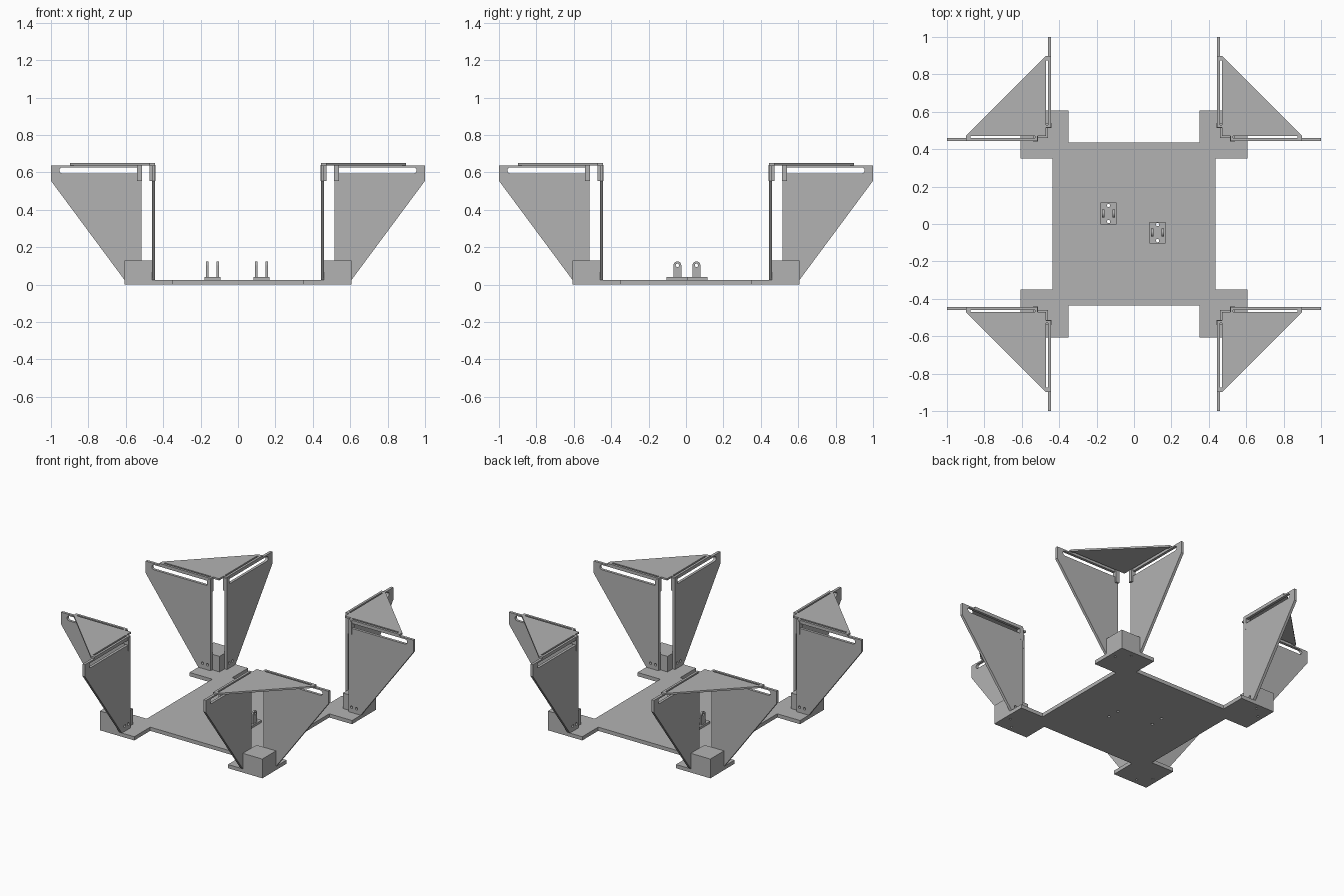
import bpy, bmesh
from math import cos, sin, pi
from mathutils import Matrix

cube = bpy.data.objects.get("Cube")
if cube:
    bpy.data.objects.remove(cube)

grey = bpy.data.materials.new("plain_grey")
grey.use_nodes = True
colour = (0.45, 0.45, 0.45, 1)
grey.diffuse_color = colour
grey.node_tree.nodes["Principled BSDF"].inputs["Base Color"].default_value = colour


def circle(cx, cy, r, n=16, start=0, sweep=2 * pi, closed=True):
    steps = n if closed else n - 1
    return [(cx + r * cos(start + sweep * i / steps),
             cy + r * sin(start + sweep * i / steps)) for i in range(n)]


def rect(x0, y0, x1, y1):
    return [(x0, y0), (x1, y0), (x1, y1), (x0, y1)]


def slab(name, loops, w0, w1, matrix=Matrix()):
    """Flat outline with holes, extruded from w0 to w1 and then placed."""
    curve = bpy.data.curves.new(name + "_outline", "CURVE")
    curve.dimensions = "2D"
    curve.fill_mode = "BOTH"
    curve.extrude = (w1 - w0) / 2
    for loop in loops:
        spline = curve.splines.new("POLY")
        spline.points.add(len(loop) - 1)
        for point, (u, v) in zip(spline.points, loop):
            point.co = (u, v, 0, 1)
        spline.use_cyclic_u = True
    helper = bpy.data.objects.new(name + "_helper", curve)
    bpy.context.collection.objects.link(helper)
    graph = bpy.context.evaluated_depsgraph_get()
    mesh = bpy.data.meshes.new_from_object(helper.evaluated_get(graph))
    bpy.data.objects.remove(helper)
    bpy.data.curves.remove(curve)
    mesh.transform(matrix @ Matrix.Translation((0, 0, (w0 + w1) / 2)))
    bm = bmesh.new()
    bm.from_mesh(mesh)
    bmesh.ops.remove_doubles(bm, verts=bm.verts, dist=0.0002)
    bmesh.ops.recalc_face_normals(bm, faces=bm.faces)
    bm.to_mesh(mesh)
    bm.free()
    mesh.name = name
    mesh.materials.clear()
    mesh.materials.append(grey)
    for face in mesh.polygons:
        face.use_smooth = False
    obj = bpy.data.objects.new(name, mesh)
    bpy.context.collection.objects.link(obj)
    return obj


# Axes for upright plates: outline in x-z, or outline in y-z
along_x = Matrix(((1, 0, 0, 0), (0, 0, 1, 0), (0, 1, 0, 0), (0, 0, 0, 1)))
along_y = Matrix(((0, 0, 1, 0), (1, 0, 0, 0), (0, 1, 0, 0), (0, 0, 0, 1)))

BASE = 0.025          # base thickness
PAD = 0.607           # outer edge of the corner pads
IN, OUT = 0.443, 0.461  # inner and outer face of the upright panels
brackets = {"right": (-0.136, 0.056), "left": (0.126, -0.046)}

# Base plate with four corner pads and screw holes
corner = [(0.437, 0.35), (PAD, 0.35), (PAD, PAD), (0.35, PAD), (0.35, 0.437)]
outline, base_holes = [], []
for turn in range(4):
    c, s = round(cos(turn * pi / 2)), round(sin(turn * pi / 2))
    outline += [(c * x - s * y, s * x + c * y) for x, y in corner]
    for x, y in ((0.5, 0.57), (0.57, 0.5)):
        base_holes.append(circle(c * x - s * y, s * x + c * y, 0.007))
for x, y in brackets.values():
    base_holes += [circle(x, y + d, 0.009) for d in (-0.043, 0.043)]
slab("base_plate", [outline] + base_holes, 0, BASE)

# Upright panel outline, its long slot and its bolt holes
panel = [(0.515, BASE), (PAD, BASE), (1, 0.555), (1, 0.637), (0.515, 0.637)]
slot = [(0.54, 0.627), (0.54, 0.594)] + circle(
    0.938, 0.6105, 0.0165, 9, -pi / 2, pi, False)
bolts = [circle(u, 0.06, 0.009) for u in (0.538, 0.575)]

# Triangular top plate with edge strips and a narrow slot beside each strip
top = [(0.47, 0.47), (0.515, 0.47), (0.515, IN), (0.898, IN), (0.898, 0.472),
       (0.472, 0.898), (IN, 0.898), (IN, 0.515), (0.47, 0.515)]
gap = rect(0.53, 0.459, 0.875, 0.47)
gap_turned = [(v, u) for u, v in gap]

# Four corner assemblies
for end, sy in (("front", -1), ("back", 1)):
    for side, sx in (("right", -1), ("left", 1)):
        place = Matrix.Diagonal((sx, sy, 1, 1))
        label = end + "_" + side
        slab(label + "_block", [rect(OUT, OUT, PAD, PAD)], BASE, 0.13, place)
        slab(label + "_top_plate", [top, gap, gap_turned], 0.637, 0.649, place)
        for kind, axes in (("cross", along_x), ("long", along_y)):
            slab(f"{label}_{kind}_panel", [panel, slot] + bolts, IN, OUT, place @ axes)
            slab(f"{label}_{kind}_clip", [rect(0.514, 0.553, 0.54, 0.64)],
                 IN - 0.001, 0.473, place @ axes)

# Two small brackets, each with a foot and a pair of drilled ears
for side, (x, y) in brackets.items():
    foot = rect(x - 0.043, y - 0.058, x + 0.043, y + 0.058)
    holes = [circle(x, y + d, 0.009) for d in (-0.043, 0.043)]
    slab(side + "_bracket_foot", [foot] + holes, BASE, 0.04)
    ear = [(y - 0.021, 0.04), (y + 0.021, 0.04)] + circle(y, 0.103, 0.021, 13, 0, pi, False)
    for name, dx in (("inner", -0.028), ("outer", 0.028)):
        slab(f"{side}_bracket_{name}_ear", [ear, circle(y, 0.103, 0.009)],
             x + dx - 0.006, x + dx + 0.006, along_y)
